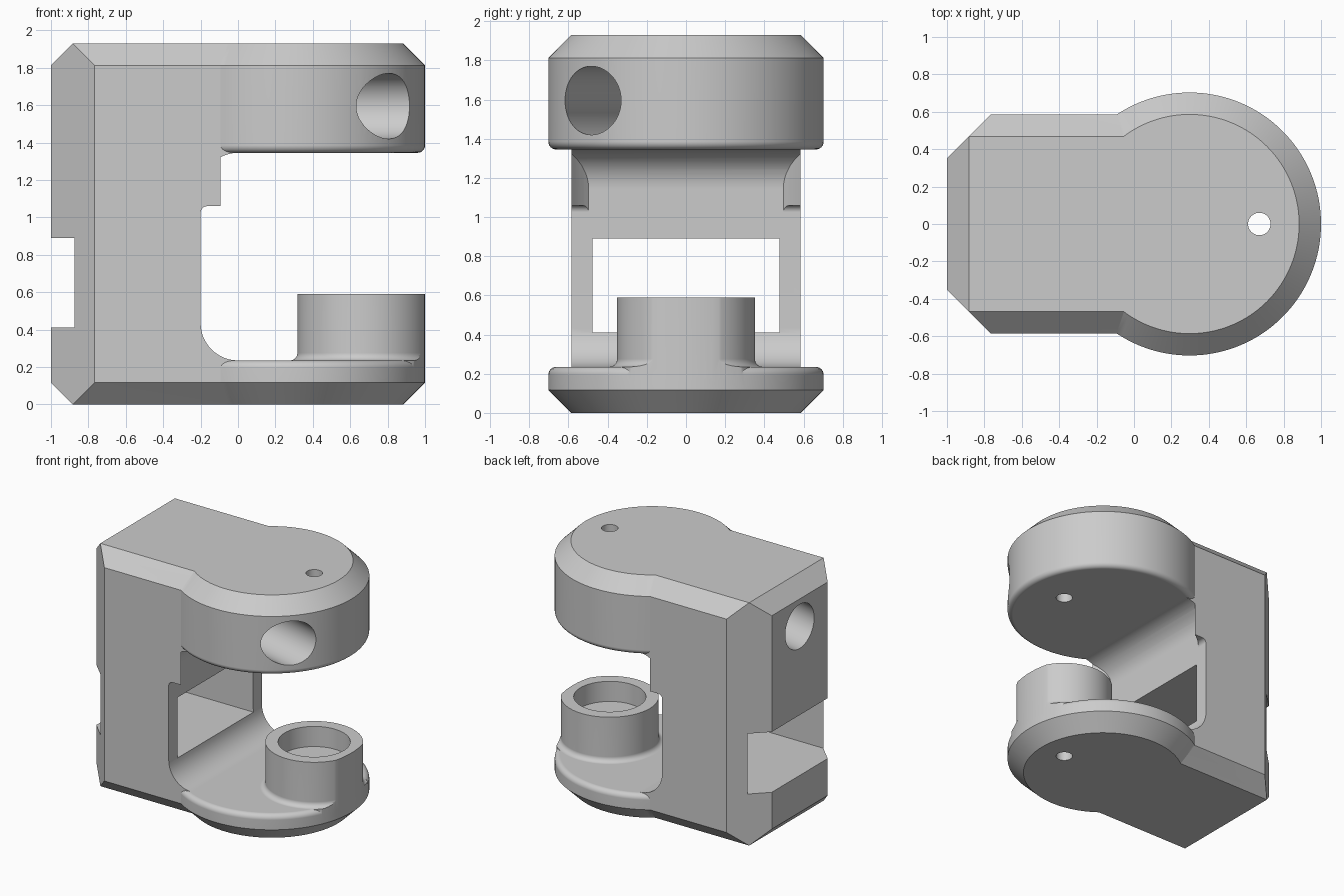
import bpy, bmesh
from math import cos, sin, pi, radians
from mathutils import Vector

if "Cube" in bpy.data.objects:
    bpy.data.objects.remove(bpy.data.objects["Cube"])

HEIGHT, CHAMFER = 1.93, 0.117
HALF_W = 0.585                    # half width of the column
HEAD_X, HEAD_R = 0.297, 0.703     # round heads
BOSS_X = 0.67
FLOOR, CEILING = 0.235, 1.345     # gap between the heads
WALL, FILLET, EDGE = -0.2, 0.2, 0.04
SEGS = 128

grey = bpy.data.materials.new("plain_grey")
grey.use_nodes = True
grey.diffuse_color = (0.6, 0.6, 0.6, 1)
grey.node_tree.nodes["Principled BSDF"].inputs["Base Color"].default_value = (0.6, 0.6, 0.6, 1)


def finish(bm, name):
    bmesh.ops.recalc_face_normals(bm, faces=bm.faces)
    mesh = bpy.data.meshes.new(name)
    bm.to_mesh(mesh)
    bm.free()
    mesh.materials.append(grey)
    obj = bpy.data.objects.new(name, mesh)
    bpy.context.collection.objects.link(obj)
    return obj


def arc(cx, cz, r, start, end, steps=12):
    angles = [radians(start + (end - start) * i / steps) for i in range(steps + 1)]
    return [(cx + r * cos(a), cz + r * sin(a)) for a in angles]


def prism_mesh(points, direction):
    bm = bmesh.new()
    face = bm.faces.new([bm.verts.new(p) for p in points])
    moved = bmesh.ops.extrude_face_region(bm, geom=[face])["geom"]
    verts = [v for v in moved if isinstance(v, bmesh.types.BMVert)]
    bmesh.ops.translate(bm, vec=direction, verts=verts)
    bmesh.ops.recalc_face_normals(bm, faces=bm.faces)
    return bm


def side_prism(name, profile, half):
    """Prism across y from an x-z profile."""
    return finish(prism_mesh([(x, -half, z) for x, z in profile], (0, 2 * half, 0)), name)


def lathe(name, x, profile):
    """Solid of revolution about a vertical axis; the profile starts and ends at r = 0."""
    bm = bmesh.new()
    rings = []
    for r, z in profile:
        if r == 0:
            rings.append([bm.verts.new((x, 0, z))] * SEGS)
        else:
            rings.append([bm.verts.new((x + r * cos(2 * pi * i / SEGS), r * sin(2 * pi * i / SEGS), z))
                          for i in range(SEGS)])
    for low, high in zip(rings, rings[1:]):
        if low[0] is low[1] or high[0] is high[1]:
            bm.faces.new(high if low[0] is low[1] else low)
            continue
        for i in range(SEGS):
            j = (i + 1) % SEGS
            bm.faces.new((low[i], low[j], high[j], high[i]))
    loose = [v for v in bm.verts if not v.link_faces]
    bmesh.ops.delete(bm, geom=loose, context='VERTS')
    return finish(bm, name)


def cylinder(name, x, r, z0, z1):
    return lathe(name, x, [(0, z0), (r, z0), (r, z1), (0, z1)])


def combine(target, other, operation):
    mod = target.modifiers.new("combine", 'BOOLEAN')
    mod.object, mod.operation, mod.solver = other, operation, 'EXACT'
    bpy.context.view_layer.update()
    bpy.context.view_layer.objects.active = target
    bpy.ops.object.modifier_apply(modifier=mod.name)
    bpy.data.objects.remove(other)


# Column: chamfered bar, then the rear edges are planed off
half = [(HALF_W - CHAMFER, 0), (HALF_W, CHAMFER), (HALF_W, HEIGHT - CHAMFER), (HALF_W - CHAMFER, HEIGHT)]
outline = half + [(-y, z) for y, z in reversed(half)]
bm = prism_mesh([(-1, y, z) for y, z in outline], (1 + HEAD_X, 0, 0))
inset, side = CHAMFER - 1, HALF_W - CHAMFER
for point, normal in [((inset, 0, HEIGHT), (-1, 0, 1)), ((inset, 0, 0), (-1, 0, -1)),
                      ((inset, side, 0), (-1, 1, 0)), ((inset, -side, 0), (-1, -1, 0))]:
    bmesh.ops.bisect_plane(bm, geom=bm.verts[:] + bm.edges[:] + bm.faces[:], dist=1e-5,
                           plane_co=point, plane_no=Vector(normal).normalized(), clear_outer=True)
    bmesh.ops.holes_fill(bm, edges=[e for e in bm.edges if e.is_boundary], sides=0)
    bmesh.ops.remove_doubles(bm, verts=bm.verts, dist=1e-4)
clamp_body = finish(bm, "clamp_body")

# Gap: full width below, limited to the round head above
STEP, SMALL = 1.06, 0.035
lower_gap = side_prism("lower_gap", [(0.6, FLOOR), (0.6, STEP)]
                       + arc(WALL + SMALL, STEP - SMALL, SMALL, 90, 180, 6)
                       + arc(WALL + FILLET, FLOOR + FILLET, FILLET, 180, 270), 1)
upper_gap = side_prism("upper_gap", [(0.6, CEILING)]
                       + arc(WALL + FILLET, CEILING - FILLET, FILLET, 90, 180)
                       + [(WALL, 0.9), (0.6, 0.9)], 1)
combine(upper_gap, cylinder("gap_limit", HEAD_X, HEAD_R, 0.5, 1.6), 'INTERSECT')
combine(clamp_body, lower_gap, 'DIFFERENCE')
combine(clamp_body, upper_gap, 'DIFFERENCE')

# Round heads, chamfered outside and rounded on the gap side
inner = HEAD_R - EDGE
lower = [(0, 0), (HEAD_R - CHAMFER, 0), (HEAD_R, CHAMFER)] + arc(inner, FLOOR - EDGE, EDGE, 0, 90, 6) + [(0, FLOOR)]
upper = [(0, CEILING)] + arc(inner, CEILING + EDGE, EDGE, -90, 0, 6) \
    + [(HEAD_R, HEIGHT - CHAMFER), (HEAD_R - CHAMFER, HEIGHT), (0, HEIGHT)]
combine(clamp_body, lathe("lower_head", HEAD_X, lower), 'UNION')
combine(clamp_body, lathe("upper_head", HEAD_X, upper), 'UNION')

# Boss with a flared foot, trimmed flush with the head
BOSS_R, BOSS_TOP = 0.352, 0.59
foot = arc(BOSS_R + EDGE, FLOOR + EDGE, EDGE, 270, 180, 6)
boss = lathe("boss", BOSS_X, [(0, 0.15), (BOSS_R + EDGE, 0.15)] + foot + [(BOSS_R, BOSS_TOP), (0, BOSS_TOP)])
combine(boss, cylinder("boss_limit", HEAD_X, HEAD_R, 0.1, 1), 'INTERSECT')
combine(clamp_body, boss, 'UNION')

# Cup in the boss and the vertical pin hole
combine(clamp_body, cylinder("cup", BOSS_X, 0.26, 0.43, 0.8), 'DIFFERENCE')
combine(clamp_body, cylinder("pin_hole", BOSS_X, 0.06, -0.2, 2.2), 'DIFFERENCE')

# Window through the column
window = side_prism("window", [(-1.2, 0.41), (0.1, 0.41), (0.1, 0.89), (-1.2, 0.89)], 0.477)
combine(clamp_body, window, 'DIFFERENCE')

# Slanted bore from the middle of the back face out through the upper head
start, end = Vector((-1, 0, 1.595)), Vector((0.81, -0.484, 1.595))
bore = cylinder("bore", 0, 0.175, -1.5, 1.5)
bore.rotation_euler = (end - start).to_track_quat('Z', 'Y').to_euler()
bore.location = (start + end) / 2
combine(clamp_body, bore, 'DIFFERENCE')

# Smooth the round surfaces, keep the edges crisp
bpy.ops.object.select_all(action='DESELECT')
clamp_body.select_set(True)
bpy.context.view_layer.objects.active = clamp_body
bpy.ops.object.shade_smooth_by_angle(angle=radians(30))
weighted = clamp_body.modifiers.new("weighted_normals", 'WEIGHTED_NORMAL')
weighted.keep_sharp = True
